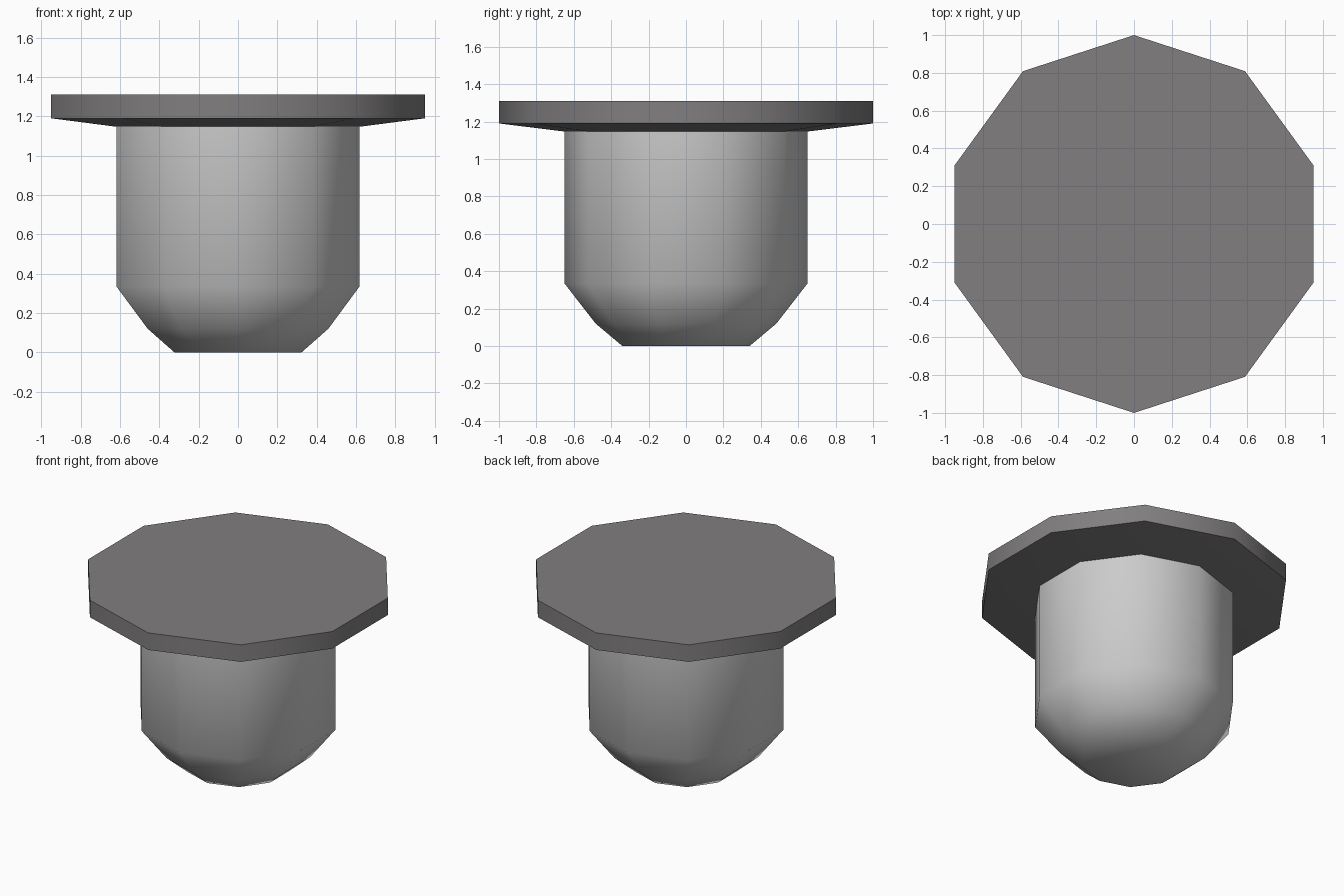
import bpy, bmesh, math

if "Cube" in bpy.data.objects:
    bpy.data.objects.remove(bpy.data.objects["Cube"])

SIDES = 10


def material(name, rgb):
    m = bpy.data.materials.new(name)
    m.diffuse_color = (*rgb, 1.0)
    m.use_nodes = True
    m.node_tree.nodes["Principled BSDF"].inputs["Base Color"].default_value = m.diffuse_color
    return m


def lathe(name, profile, mat, sharp_angle, cap_top=True, cap_bottom=True):
    """Ten-sided turned solid from (radius, z) points, listed bottom to top."""
    bm = bmesh.new()
    rings = []
    for r, z in profile:
        ring = []
        for i in range(SIDES):
            a = math.pi / 2 + 2 * math.pi * i / SIDES
            ring.append(bm.verts.new((r * math.cos(a), r * math.sin(a), z)))
        rings.append(ring)
    for low, high in zip(rings, rings[1:]):
        for i in range(SIDES):
            j = (i + 1) % SIDES
            bm.faces.new((low[i], low[j], high[j], high[i]))
    if cap_bottom:
        bm.faces.new(rings[0][::-1])
    if cap_top:
        bm.faces.new(rings[-1])
    mesh = bpy.data.meshes.new(name)
    bm.to_mesh(mesh)
    bm.free()
    mesh.materials.append(mat)
    obj = bpy.data.objects.new(name, mesh)
    bpy.context.collection.objects.link(obj)
    bpy.ops.object.select_all(action='DESELECT')
    obj.select_set(True)
    bpy.context.view_layer.objects.active = obj
    bpy.ops.object.shade_smooth_by_angle(angle=math.radians(sharp_angle))
    return obj


light_grey = material("light grey", (0.60, 0.60, 0.60))
dark_grey = material("dark warm grey", (0.22, 0.21, 0.212))

# Rounded stem, smooth all over including its flat foot
lathe("stem", [(0.34, 0.0), (0.483, 0.12), (0.65, 0.335), (0.65, 1.147)],
      light_grey, 60, cap_top=False)

# Wide head plate with a shallow sloping underside
lathe("head_plate", [(0.65, 1.147), (1.0, 1.19), (1.0, 1.31)],
      dark_grey, 40)
